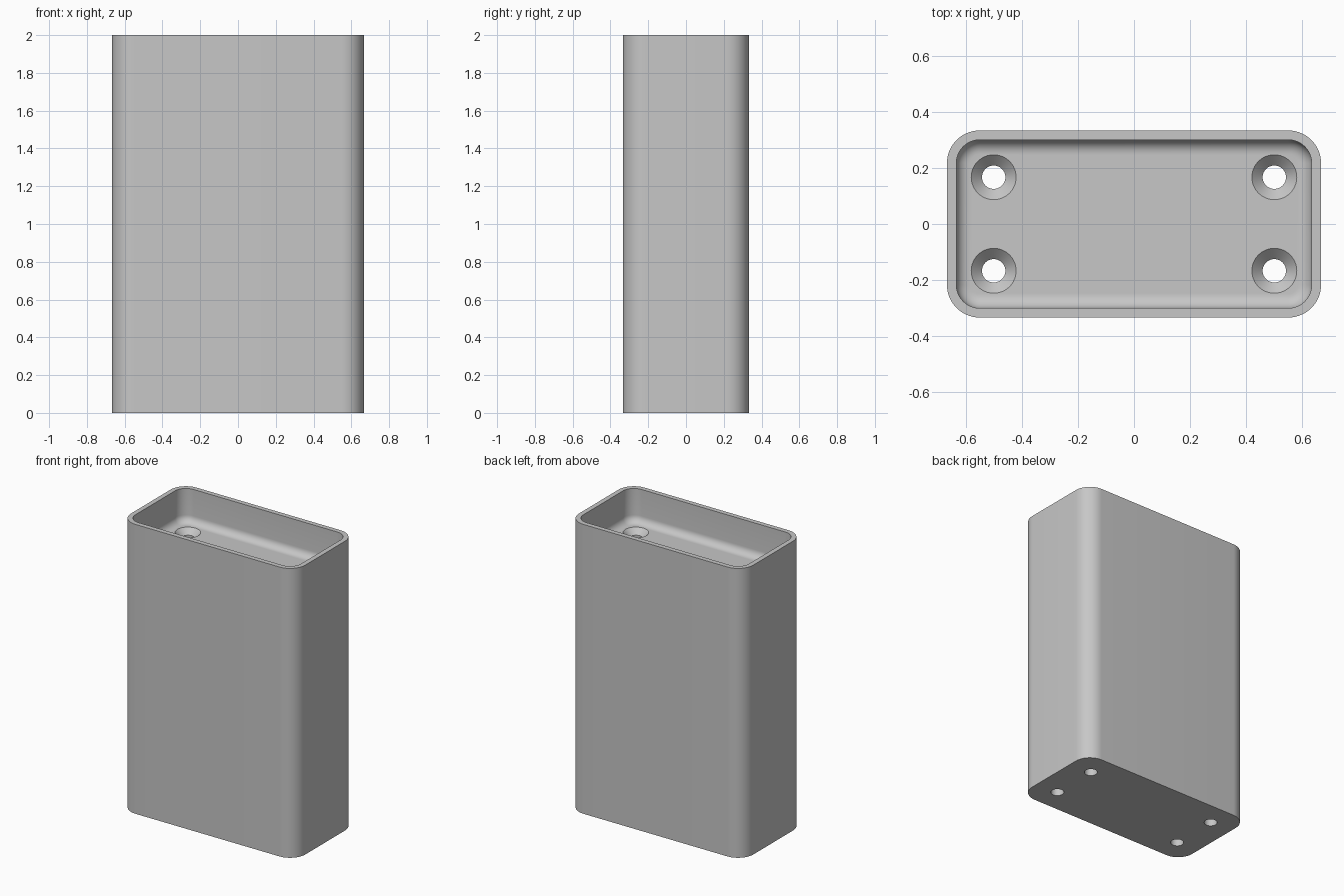
import bpy, bmesh, math

cube = bpy.data.objects.get("Cube")
if cube:
    bpy.data.objects.remove(cube)

HALF_X, HALF_Y, HEIGHT = 0.6667, 0.3333, 2.0
CORNER, WALL = 0.117, 0.0335
FLOOR_Z, FILLET = 1.767, 0.05
HOLE_R, SINK_R = 0.0417, 0.08

grey = bpy.data.materials.new("plain grey")
grey.use_nodes = True
grey.diffuse_color = (0.57, 0.57, 0.57, 1)
grey.node_tree.nodes["Principled BSDF"].inputs["Base Color"].default_value = grey.diffuse_color


def rounded_ring(bm, inset, z, steps=14):
    """Rounded rectangle loop, moved inwards by inset."""
    r = CORNER - inset
    cx, cy = HALF_X - CORNER, HALF_Y - CORNER
    ring = []
    for q, (sx, sy) in enumerate([(1, 1), (-1, 1), (-1, -1), (1, -1)]):
        for i in range(steps + 1):
            a = math.pi / 2 * (q + i / steps)
            ring.append(bm.verts.new((sx * cx + r * math.cos(a), sy * cy + r * math.sin(a), z)))
    return ring


def round_ring(bm, x, y, r, z, steps=48):
    """Circular loop for the screw holes."""
    return [bm.verts.new((x + r * math.cos(math.tau * i / steps),
                          y + r * math.sin(math.tau * i / steps), z)) for i in range(steps)]


def loft(bm, rings):
    """Skin consecutive loops and cap both ends."""
    for a, b in zip(rings, rings[1:]):
        n = len(a)
        for i in range(n):
            j = (i + 1) % n
            bm.faces.new((a[i], a[j], b[j], b[i]))
    bm.faces.new(rings[0][::-1])
    bm.faces.new(rings[-1])


def finish(bm, name):
    bmesh.ops.recalc_face_normals(bm, faces=bm.faces[:])
    mesh = bpy.data.meshes.new(name)
    bm.to_mesh(mesh)
    bm.free()
    mesh.materials.append(grey)
    obj = bpy.data.objects.new(name, mesh)
    bpy.context.collection.objects.link(obj)
    return obj


# Block with a shallow tray in the top, filleted where the wall meets the floor
bm = bmesh.new()
rings = [rounded_ring(bm, 0, 0), rounded_ring(bm, 0, HEIGHT), rounded_ring(bm, WALL, HEIGHT)]
for k in range(9):
    a = math.pi / 2 * k / 8
    rings.append(rounded_ring(bm, WALL + FILLET * (1 - math.cos(a)),
                              FLOOR_Z + FILLET * (1 - math.sin(a))))
loft(bm, rings)
body = finish(bm, "tray_block")

# Four countersunk through holes
bm = bmesh.new()
over = 0.02
for x in (-0.5, 0.5):
    for y in (-0.1667, 0.1667):
        loft(bm, [round_ring(bm, x, y, HOLE_R, -0.1),
                  round_ring(bm, x, y, HOLE_R, FLOOR_Z - (SINK_R - HOLE_R)),
                  round_ring(bm, x, y, SINK_R, FLOOR_Z),
                  round_ring(bm, x, y, SINK_R + over, FLOOR_Z + over)])
cutter = finish(bm, "screw_hole_cutter")
cutter.hide_render = True

# Cut the holes, then smooth the rounded surfaces
cut = body.modifiers.new("screw_holes", 'BOOLEAN')
cut.operation = 'DIFFERENCE'
cut.solver = 'EXACT'
cut.object = cutter
for o in bpy.context.selected_objects:
    o.select_set(False)
bpy.context.view_layer.objects.active = body
body.select_set(True)
bpy.ops.object.modifier_apply(modifier=cut.name)
bpy.data.objects.remove(cutter)
bpy.ops.object.shade_smooth_by_angle(angle=math.radians(30))
